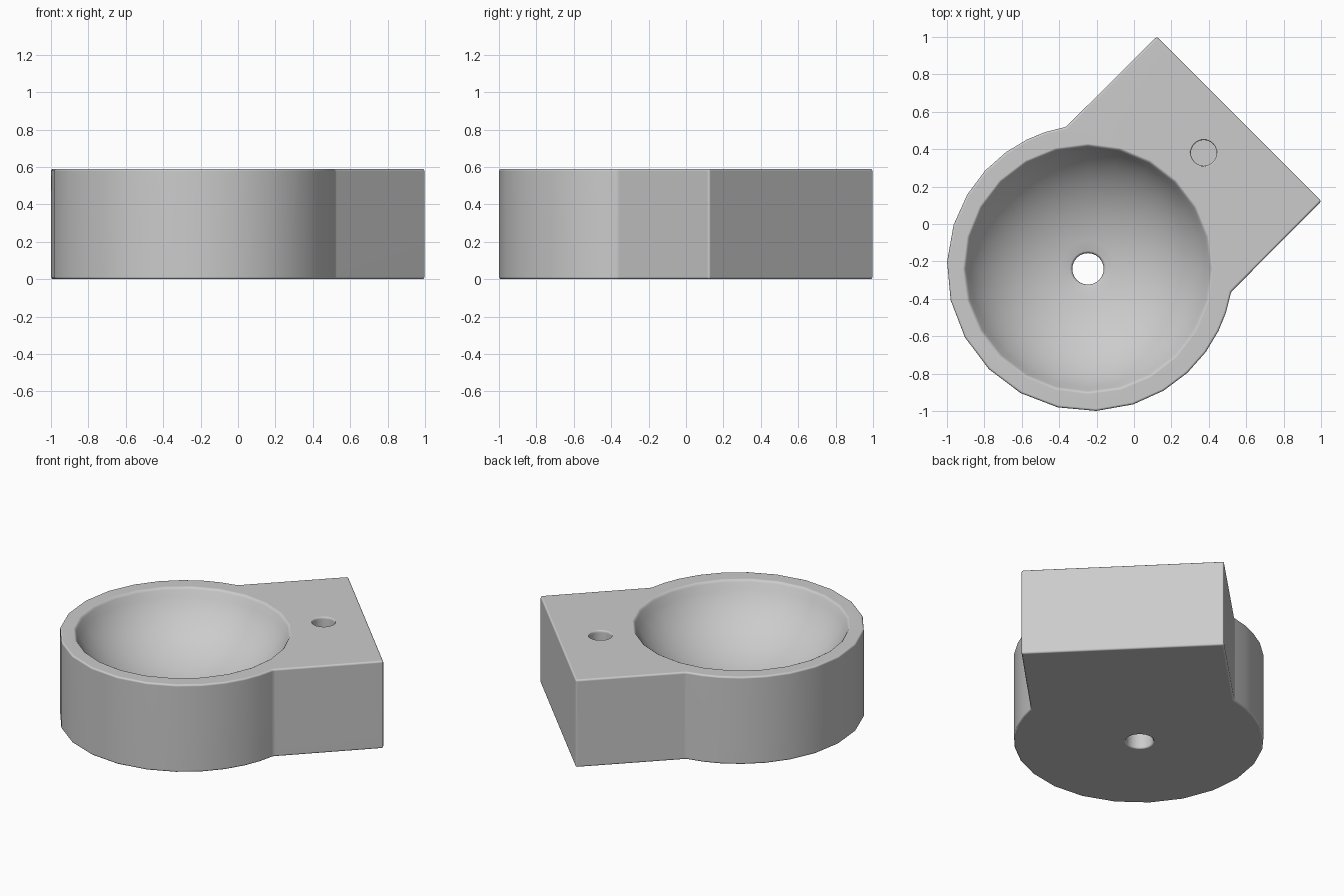
import bpy, bmesh, math
from mathutils import Matrix

default = bpy.data.objects.get("Cube")
if default:
    bpy.data.objects.remove(default, do_unlink=True)

HEIGHT = 0.59
CENTRE = -0.235      # bowl centre, the same in x and y
RADIUS = 0.765

ceramic = bpy.data.materials.new("light grey ceramic")
ceramic.use_nodes = True
GREY = (0.6, 0.6, 0.6, 1)
ceramic.diffuse_color = GREY
ceramic.node_tree.nodes["Principled BSDF"].inputs["Base Color"].default_value = GREY


def new_object(name, bm):
    bmesh.ops.recalc_face_normals(bm, faces=bm.faces)
    mesh = bpy.data.meshes.new(name)
    bm.to_mesh(mesh)
    bm.free()
    mesh.materials.append(ceramic)
    obj = bpy.data.objects.new(name, mesh)
    bpy.context.collection.objects.link(obj)
    return obj


def lathe(name, profile, x, y, steps):
    """Closed solid of revolution; the profile starts and ends on the axis."""
    bm = bmesh.new()
    verts = [bm.verts.new((r, 0, z)) for r, z in profile]
    edges = [bm.edges.new(pair) for pair in zip(verts, verts[1:])]
    bmesh.ops.spin(bm, geom=verts + edges, cent=(0, 0, 0), axis=(0, 0, 1),
                   angle=math.tau, steps=steps, use_duplicate=False)
    bmesh.ops.remove_doubles(bm, verts=bm.verts, dist=0.0005)
    bmesh.ops.translate(bm, verts=bm.verts, vec=(x, y, 0))
    obj = new_object(name, bm)
    obj.hide_render = True
    return obj


# Body outline along the diagonal: round bowl wall joined to a corner block
half = [(RADIUS * -math.cos(math.radians(a)), RADIUS * math.sin(math.radians(a)))
        for a in (0, 16, 32, 47.5, 62.5, 76, 88, 99, 109, 117, 125.3)]
half.append((1.127, 0.622))
outline = half + [(u, -v) for u, v in reversed(half[1:])]

bm = bmesh.new()
base = bm.faces.new([bm.verts.new((u, v, 0)) for u, v in outline])
top = bmesh.ops.extrude_face_region(bm, geom=[base])["geom"]
bmesh.ops.translate(bm, vec=(0, 0, HEIGHT),
                    verts=[g for g in top if isinstance(g, bmesh.types.BMVert)])
bmesh.ops.transform(bm, verts=bm.verts, matrix=Matrix.Translation((CENTRE, CENTRE, 0))
                    @ Matrix.Rotation(math.radians(45), 4, "Z"))
body = new_object("basin_body", bm)

# Shallow dished bowl with a narrow rounded lip and a drain through the thick floor
FLOOR, LIP, BOWL_RADIUS = 0.21, 0.574, 0.652
START, END = math.radians(20), math.radians(82)
bowl = [(0, 0.7), (0.68, 0.7), (0.672, HEIGHT + 0.001), (0.66, 0.585)]
for i in range(15):
    a = START + (END - START) * i / 14
    drop = (math.sin(a) - math.sin(START)) / (1 - math.sin(START))
    bowl.append((BOWL_RADIUS * math.cos(a) / math.cos(START), LIP - (LIP - FLOOR) * drop))
bowl += [(0.088, FLOOR - 0.003), (0.084, FLOOR - 0.012), (0.084, 0.012),
         (0.088, 0.004), (0.095, -0.001), (0.095, -0.1), (0, -0.1)]
bowl_cutter = lathe("bowl_cutter", bowl, -0.246, -0.24, 24)

# Blind tap hole in the corner block
tap = [(0, 0.7), (0.08, 0.7), (0.077, HEIGHT + 0.001), (0.071, 0.584),
       (0.069, 0.574), (0.069, 0.48), (0, 0.48)]
tap_cutter = lathe("tap_hole_cutter", tap, 0.373, 0.38, 24)

# Soften the edges, then carve the hollows
bevel = body.modifiers.new("soft edges", "BEVEL")
bevel.width = 0.012
bevel.segments = 3
bevel.limit_method = "ANGLE"
bevel.angle_limit = math.radians(25)
for cutter in (bowl_cutter, tap_cutter):
    cut = body.modifiers.new(cutter.name, "BOOLEAN")
    cut.operation = "DIFFERENCE"
    cut.solver = "EXACT"
    cut.object = cutter

bpy.ops.object.select_all(action="DESELECT")
body.select_set(True)
bpy.context.view_layer.objects.active = body
for name in [m.name for m in body.modifiers]:
    bpy.ops.object.modifier_apply(modifier=name)
for cutter in (bowl_cutter, tap_cutter):
    bpy.data.objects.remove(cutter, do_unlink=True)
bpy.ops.object.shade_smooth_by_angle(angle=math.radians(50))

# Keep the broad flat faces evenly shaded next to the soft edges
weighted = body.modifiers.new("even shading", "WEIGHTED_NORMAL")
weighted.keep_sharp = True
